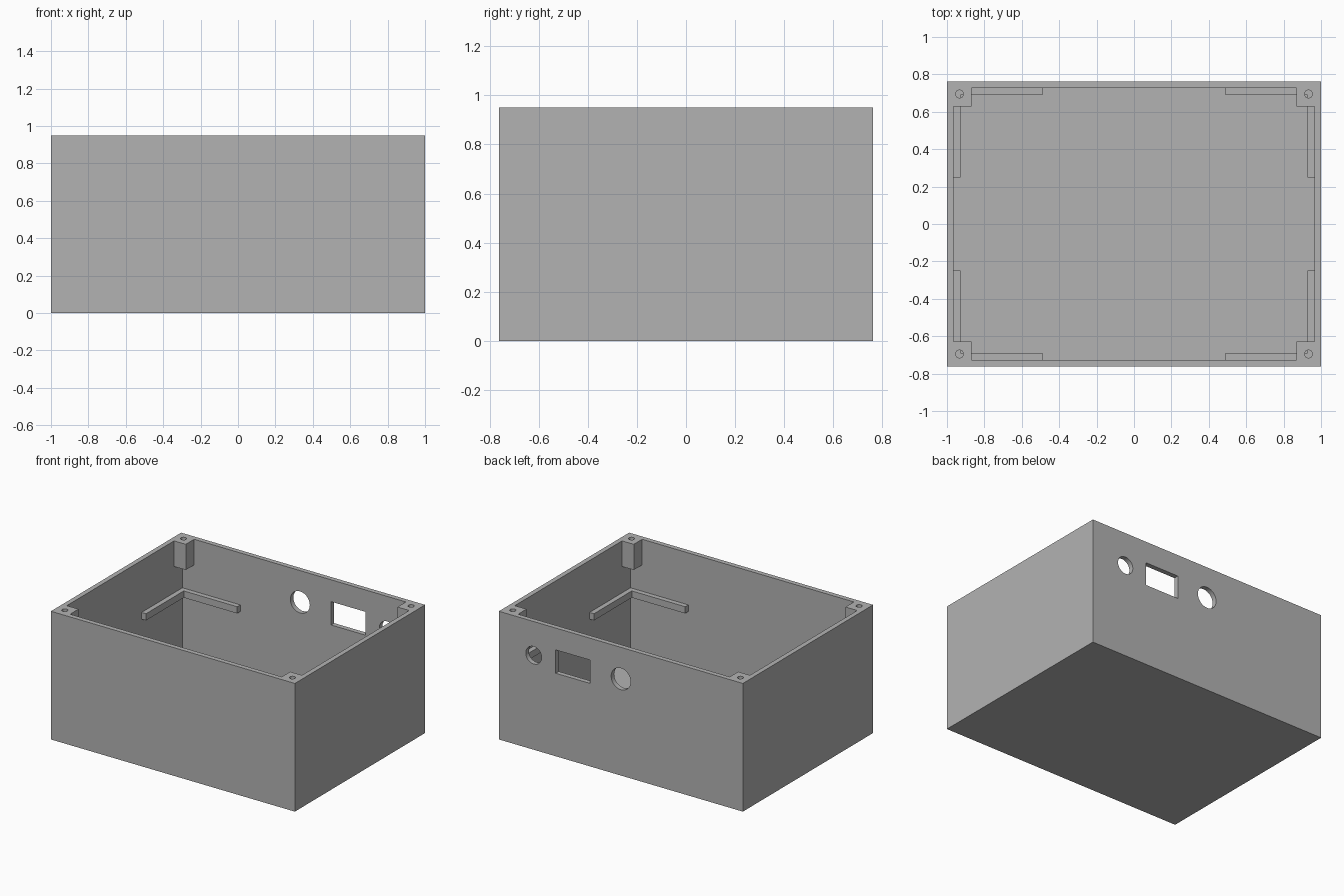
import bpy
import math

W, D, H = 1.0, 0.7625, 0.95        # half width, half depth, height
T = 0.036                          # wall thickness
IX, IY = W - T, D - T              # inner wall faces

cube = bpy.data.objects.get("Cube")
if cube:
    bpy.data.objects.remove(cube)

grey = bpy.data.materials.new("grey plastic")
grey.use_nodes = True
colour = (0.45, 0.45, 0.45, 1)
grey.diffuse_color = colour
grey.node_tree.nodes["Principled BSDF"].inputs["Base Color"].default_value = colour


def box(name, lo, hi):
    """Axis-aligned box between two opposite corners, in any order."""
    bpy.ops.mesh.primitive_cube_add(size=1)
    ob = bpy.context.object
    ob.name = name
    ob.location = [(a + b) / 2 for a, b in zip(lo, hi)]
    ob.scale = [abs(b - a) for a, b in zip(lo, hi)]
    bpy.ops.object.transform_apply(location=True, rotation=True, scale=True)
    ob.data.materials.append(grey)
    return ob


def cylinder(name, radius, depth, centre, tilt=0):
    bpy.ops.mesh.primitive_cylinder_add(vertices=32, radius=radius, depth=depth,
                                        location=centre, rotation=(tilt, 0, 0))
    ob = bpy.context.object
    ob.name = name
    bpy.ops.object.transform_apply(location=True, rotation=True, scale=True)
    ob.data.materials.append(grey)
    return ob


def combine(target, tool, operation):
    """Apply a boolean and discard the tool."""
    tool.hide_render = True
    mod = target.modifiers.new(operation.lower(), 'BOOLEAN')
    mod.operation, mod.object, mod.solver = operation, tool, 'EXACT'
    bpy.context.view_layer.objects.active = target
    bpy.ops.object.modifier_apply(modifier=mod.name)
    bpy.data.objects.remove(tool)


# Open-topped shell
case = box("enclosure_case", (-W, -D, 0), (W, D, H))
combine(case, box("cavity", (-IX, -IY, T), (IX, IY, H + 0.2)), 'DIFFERENCE')

# Screw posts and L-shaped board rails in each corner
M = T / 2                          # how far they sink into the wall
RAIL_LOW, RAIL_TOP, RAIL = 0.515, 0.565, 0.036
for sx in (-1, 1):
    for sy in (-1, 1):
        x, y = sx * (IX + M), sy * (IY + M)
        combine(case, box("post", (x, y, 0.76), (sx * 0.868, sy * 0.628, H)), 'UNION')
        combine(case, box("side_rail", (x, y, RAIL_LOW),
                          (sx * (IX - RAIL), sy * 0.248, RAIL_TOP)), 'UNION')
        combine(case, box("end_rail", (x, y, RAIL_LOW),
                          (sx * 0.49, sy * (IY - RAIL), RAIL_TOP)), 'UNION')
        combine(case, cylinder("screw_hole", 0.021, 0.3,
                               (sx * 0.933, sy * 0.695, 0.87)), 'DIFFERENCE')

# Connector openings in the back wall
for radius, x, z in ((0.065, 0.715, 0.70), (0.08, 0.0, 0.716)):
    combine(case, cylinder("round_port", radius, 0.2, (x, D, z), math.pi / 2), 'DIFFERENCE')
combine(case, box("square_port", (0.255, D - 0.1, 0.615), (0.535, D + 0.1, 0.788)),
        'DIFFERENCE')

bpy.ops.object.select_all(action='DESELECT')
case.select_set(True)
bpy.context.view_layer.objects.active = case
bpy.ops.object.shade_smooth_by_angle(angle=math.radians(30))
